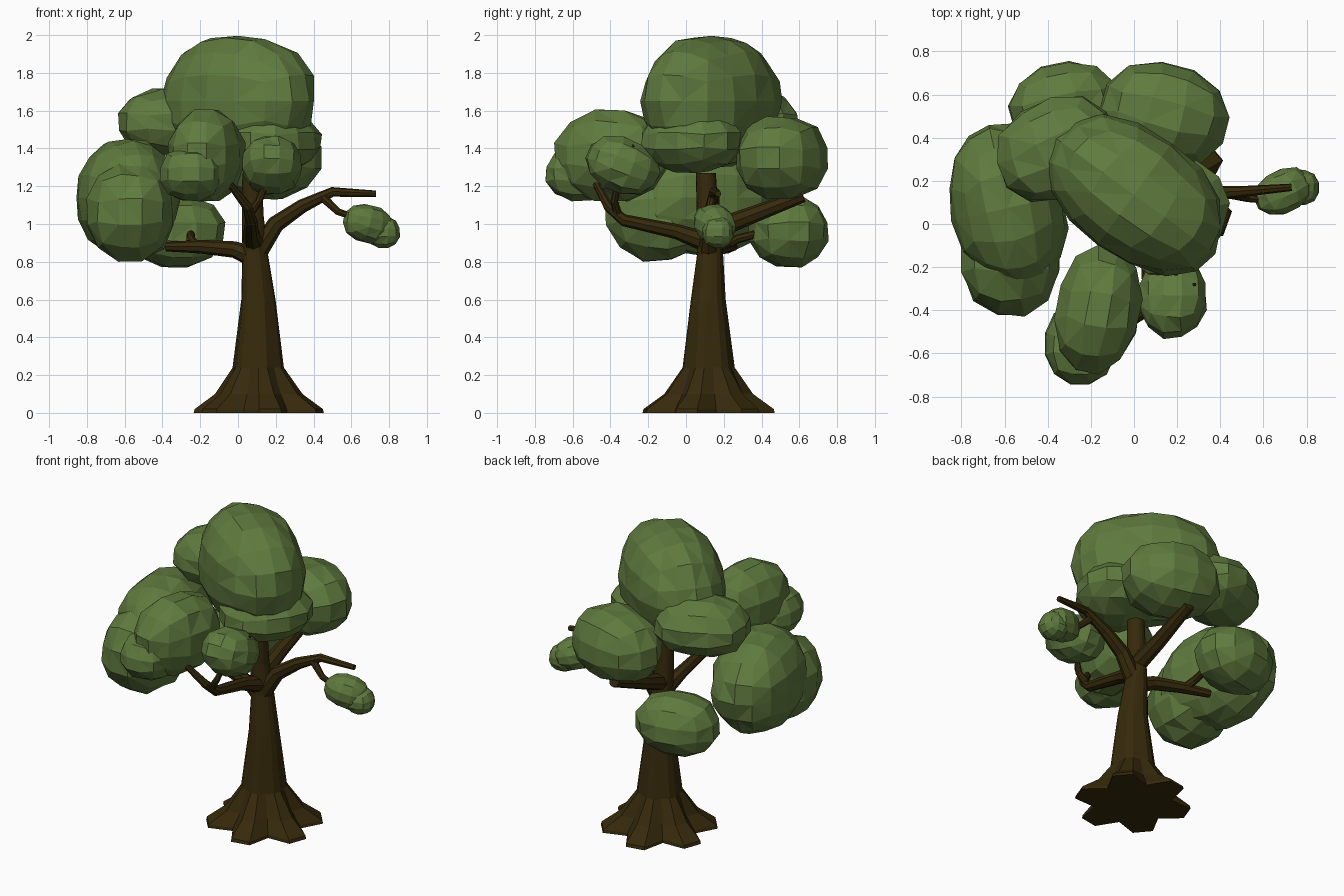
import bpy, bmesh, math, random
from mathutils import Vector, Euler

if "Cube" in bpy.data.objects:
    bpy.data.objects.remove(bpy.data.objects["Cube"])

random.seed(4)


def material(name, col):
    m = bpy.data.materials.new(name)
    m.diffuse_color = (*col, 1)
    m.use_nodes = True
    m.node_tree.nodes["Principled BSDF"].inputs["Base Color"].default_value = m.diffuse_color
    return m


LEAF = material("leaf green", (0.115, 0.195, 0.048))
BARK = material("bark brown", (0.037, 0.023, 0.0035))


def add_object(name, bm, mat):
    bmesh.ops.recalc_face_normals(bm, faces=bm.faces)
    me = bpy.data.meshes.new(name)
    bm.to_mesh(me)
    bm.free()
    me.materials.append(mat)
    ob = bpy.data.objects.new(name, me)
    bpy.context.collection.objects.link(ob)
    return ob


def loft(name, rings, mat):
    """Skin a list of equal-length rings of points and cap both ends."""
    bm = bmesh.new()
    vs = [[bm.verts.new(p) for p in r] for r in rings]
    n = len(vs[0])
    for a, b in zip(vs, vs[1:]):
        for i in range(n):
            j = (i + 1) % n
            bm.faces.new((a[i], a[j], b[j], b[i]))
    bm.faces.new(vs[0])
    bm.faces.new(vs[-1])
    return add_object(name, bm, mat)


def branch(name, pts, sides=8):
    """Tapered faceted tube; each point is x, y, z, radius."""
    P = [Vector(p[:3]) for p in pts]
    rings = []
    side = None
    for i, p in enumerate(P):
        t = (P[min(i + 1, len(P) - 1)] - P[max(i - 1, 0)]).normalized()
        if side is None:
            side = t.orthogonal()
        side = (side - t * side.dot(t)).normalized()
        up = t.cross(side)
        r = pts[i][3]
        rings.append([p + (side * math.cos(a) + up * math.sin(a)) * r
                      for a in (2 * math.pi * k / sides for k in range(sides))])
    return loft(name, rings, BARK)


def foliage(name, centre, radii, rot=(0, 0, 0), cuts=2):
    """Faceted clump: a cube divided into a slightly boxy, uneven ball."""
    bm = bmesh.new()
    bmesh.ops.create_cube(bm, size=2)
    bmesh.ops.subdivide_edges(bm, edges=bm.edges[:], cuts=cuts, use_grid_fill=True)
    for v in bm.verts:
        d = Vector([math.tan(c * math.pi / 4) for c in v.co])
        v.co = d / sum(abs(c) ** 2.1 for c in d) ** (1 / 2.1) * random.uniform(0.965, 1.035)
    # fit the ball to its radii, then turn and place it
    top = [max(abs(v.co[i]) for v in bm.verts) for i in range(3)]
    e = Euler([math.radians(a) for a in rot]).to_matrix()
    for v in bm.verts:
        v.co = e @ Vector([v.co[i] / top[i] * radii[i] for i in range(3)]) + Vector(centre)
    bmesh.ops.triangulate(bm, faces=bm.faces[:])
    return add_object(name, bm, LEAF)


# Trunk with six flared roots: z, centre x, centre y, root radius, valley radius
rings = []
for z, cx, cy, tip, val in ((0, .11, .12, .35, .235), (.02, .11, .12, .345, .23),
                            (.1, .11, .12, .235, .18), (.24, .107, .12, .138, .128),
                            (.6, .108, .118, .092, .088), (.85, .09, .128, .068, .066),
                            (1.05, .078, .115, .058, .058), (1.27, .075, .105, .053, .053)):
    ring = []
    for k in range(18):
        a = 2 * math.pi * (k + .5) / 18
        r = val if k % 3 == 0 else tip
        ring.append((cx + r * math.cos(a), cy + r * math.sin(a), z))
    rings.append(ring)
loft("trunk", rings, BARK)

# Main branches and their twigs
branch("right_branch", [(.09, .12, .83, .055), (.2, .13, 1.0, .046), (.34, .14, 1.095, .037),
                        (.5, .15, 1.17, .026), (.73, .17, 1.16, .017)])
branch("right_twig", [(.45, .14, 1.14, .024), (.53, .12, 1.065, .019), (.63, .11, 1.03, .015)])
branch("left_branch", [(.09, .12, .82, .055), (-.02, .15, .865, .044), (-.2, .2, .88, .036),
                       (-.38, .25, .88, .025)])
branch("left_twig", [(-.22, .2, .88, .026), (-.25, .27, .92, .024), (-.25, .42, .96, .02)])
branch("front_branch", [(.085, .12, .9, .055), (.07, -.05, .96, .04), (.07, -.33, 1.02, .032),
                        (.05, -.41, 1.09, .026), (-.05, -.48, 1.22, .018)])
branch("front_twig", [(.06, -.36, 1.05, .024), (.11, -.38, 1.12, .02), (.15, -.36, 1.22, .016)])
branch("back_branch", [(.085, .12, .96, .055), (.08, .33, 1.04, .046), (.09, .62, 1.15, .035)])
branch("front_right_twig", [(.2, -.3, 1.36, .012), (.285, -.28, 1.415, .008)], 5)

# Foliage clumps: name, centre, radii, rotation in degrees
for clump in (
    ("crown_top", (0, .135, 1.65), (.475, .295, .35), (0, 0, -36), 3),
    ("crown_low", (.18, .03, 1.44), (.23, .28, .17), (0, 0, -36)),
    ("crown_side", (-.36, .345, 1.54), (.285, .23, .18), (0, 0, 25)),
    ("left_clump", (-.585, .075, 1.14), (.27, .395, .31), (0, 0, 13), 3),
    ("left_clump_low", (-.57, -.15, 1.065), (.235, .28, .265), (0, 0, 0)),
    ("front_clump", (-.165, -.395, 1.365), (.195, .3, .245), (0, 0, -10)),
    ("front_clump_low", (-.25, -.555, 1.265), (.165, .19, .145), (0, 0, 0)),
    ("front_right_clump", (.18, -.335, 1.31), (.16, .2, .145), (-22, 0, 0)),
    ("back_clump", (.145, .51, 1.35), (.3, .235, .22), (0, 0, -15)),
    ("back_left_clump", (-.325, .545, .96), (.255, .205, .19), (0, 0, 12)),
    ("small_right_clump", (.69, .15, 1.0), (.14, .1, .1), (0, 15, 25)),
    ("small_right_clump_tip", (.77, .17, .955), (.09, .085, .085), (0, 0, 0)),
):
    foliage(*clump)
